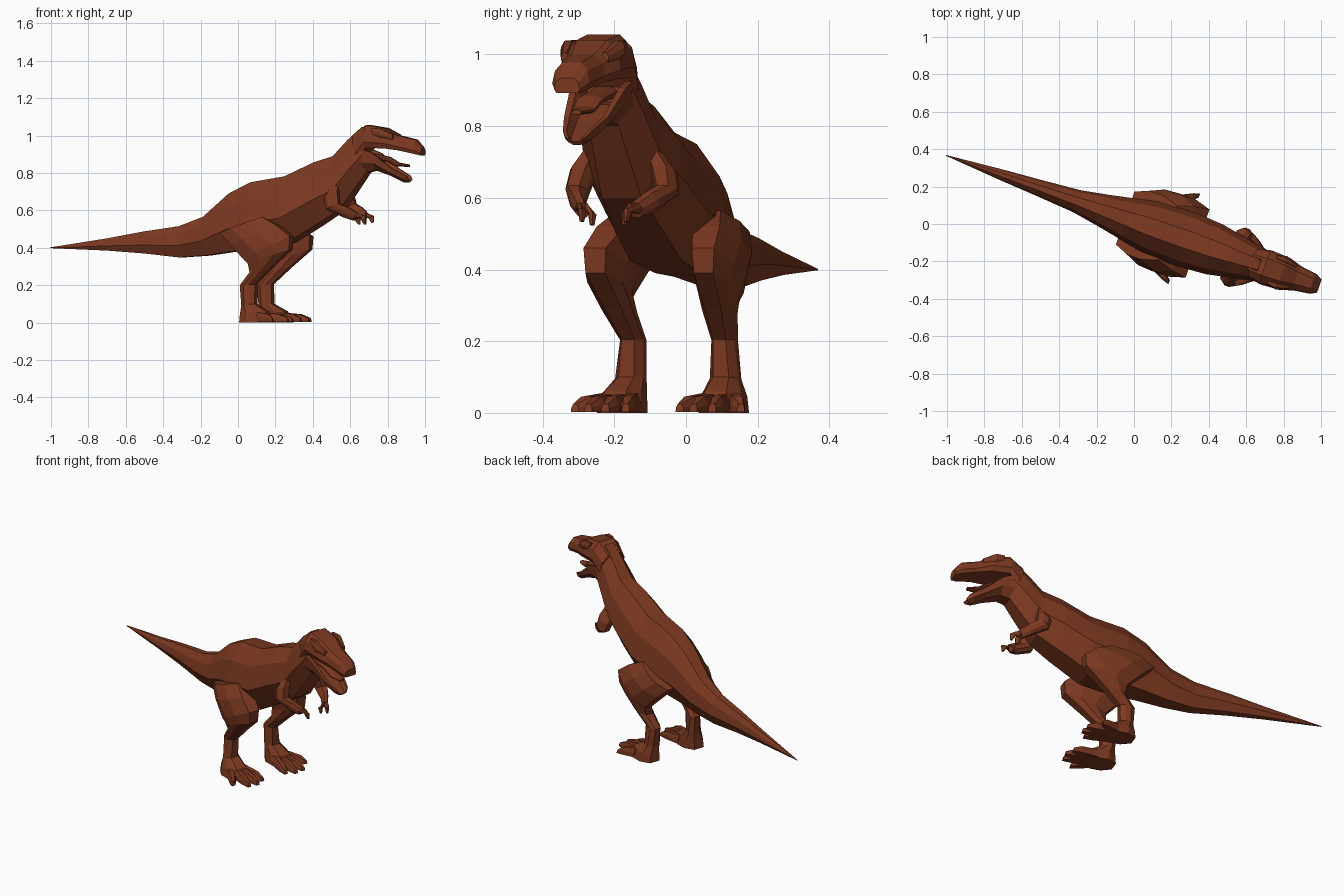
import bpy, bmesh, math

# The animal is built straight along local x, then every part is turned the same way
TURN, SHIFT = math.radians(-19.3), (0, 0.015, 0)
skin = bpy.data.materials.new("brown_skin")
skin.diffuse_color = (0.2, 0.04, 0.015, 1)

# Half outlines: (side, height) from top to bottom, mirrored into closed rings
BODY = [(.32, 1), (.8, .75), (1, .38), (.5, 0)]
SKULL = [(.5, 1), (.88, .7), (1, .25), (.85, 0)]
LIMB = [(.55, 1), (1, .65), (1, .3), (.5, 0)]
JAW = [(.5, .5), (.75, 1), (1, 1), (.92, .4), (.45, 0)]
TOE = [(.6, 1), (1, .5), (1, 0)]


def loft(name, outline, sections, mirror=False):
    """Sections: top x, top z, bottom x, bottom z, half width, side offset."""
    ring = outline + [(-s, t) for s, t in reversed(outline)]
    bm = bmesh.new()
    rings = []
    for xa, za, xb, zb, w, c in sections:
        rings.append([bm.verts.new((xb + (xa - xb) * t, c + s * w, zb + (za - zb) * t))
                      for s, t in ring])
    n = len(ring)
    for r0, r1 in zip(rings, rings[1:]):
        for i in range(n):
            j = (i + 1) % n
            bm.faces.new((r0[i], r0[j], r1[j], r1[i]))
    bm.faces.new(rings[0])
    bm.faces.new(rings[-1])
    bmesh.ops.recalc_face_normals(bm, faces=bm.faces[:])
    me = bpy.data.meshes.new(name)
    bm.to_mesh(me)
    bm.free()
    me.materials.append(skin)
    ob = bpy.data.objects.new(name, me)
    ob.location, ob.rotation_euler = SHIFT, (0, 0, TURN)
    bpy.context.collection.objects.link(ob)
    if mirror:
        m = ob.modifiers.new("mirror", 'MIRROR')
        m.use_axis = (False, True, False)
        m.use_mirror_merge = False
    return ob


# Tail, torso and neck
loft("body", BODY, [
    (-1.065, .402, -1.065, .398, .002, 0),
    (-.74, .45, -.74, .385, .03, 0),
    (-.53, .487, -.53, .37, .045, 0),
    (-.33, .515, -.32, .348, .062, 0),
    (-.19, .565, -.17, .358, .088, 0),
    (-.04, .69, -.02, .38, .118, 0),
    (.085, .75, .10, .39, .143, 0),
    (.28, .782, .30, .425, .152, 0),
    (.44, .855, .47, .525, .14, 0),
    (.55, .89, .59, .60, .117, 0),
    (.63, .975, .68, .72, .10, 0),
    (.71, 1.045, .745, .81, .085, 0)])

# Skull and upper jaw
loft("head", SKULL, [
    (.66, 1.0, .70, .87, .085, 0),
    (.74, 1.056, .75, .935, .096, 0),
    (.84, 1.04, .86, .93, .09, 0),
    (.915, 1.0, .93, .92, .068, 0),
    (1.01, .978, 1.02, .90, .055, 0),
    (1.05, .935, 1.048, .893, .038, 0)])

# Brow ridges over the eyes
loft("brow", LIMB, [
    (.78, 1.04, .79, .995, .012, .072),
    (.83, 1.038, .84, .985, .02, .074),
    (.90, 1.005, .90, .975, .01, .06)], True)

# Open lower jaw with raised rims
loft("lower_jaw", JAW, [
    (.70, .94, .73, .80, .086, 0),
    (.79, .905, .79, .815, .082, 0),
    (.89, .825, .875, .785, .065, 0),
    (.965, .785, .945, .75, .042, 0),
    (.98, .765, .965, .748, .025, 0)])

# Tongue
loft("tongue", LIMB, [
    (.74, .91, .74, .875, .04, 0),
    (.86, .885, .85, .86, .038, 0),
    (.91, .855, .90, .835, .032, 0),
    (.97, .845, .97, .832, .014, 0)])

# Hind legs
loft("hind_leg", LIMB, [
    (.19, .565, -.05, .48, .06, .12),
    (.28, .52, .02, .415, .072, .142),
    (.36, .46, .10, .335, .06, .16),
    (.355, .39, .12, .315, .052, .16),
    (.245, .295, .125, .27, .045, .148),
    (.15, .205, .063, .20, .034, .135),
    (.15, .10, .075, .09, .042, .14),
    (.22, .06, .072, .04, .058, .148),
    (.25, 0, .07, 0, .064, .15)], True)

# Toes, fanned out from the foot
for i, (c0, c1, tip) in enumerate([(.108, .08, .325), (.133, .13, .352),
                                   (.165, .183, .345), (.19, .245, .28)]):
    mid = .2 + (tip - .2) * .65
    cm = c0 + (c1 - c0) * .65
    loft("toe_%d" % (i + 1), TOE, [
        (.18, .055, .18, .003, .022, c0),
        (mid, .045, mid, .003, .021, cm),
        (tip, .025, tip + .005, .003, .011, c1)], True)

# Small arms
loft("arm", LIMB, [
    (.60, .735, .54, .70, .03, .09),
    (.61, .69, .535, .655, .036, .118),
    (.62, .635, .55, .605, .032, .132),
    (.665, .615, .645, .56, .022, .108),
    (.705, .585, .685, .545, .02, .08)], True)

# Two claws on each hand
for i, (x, z, c) in enumerate([(.745, .535, .068), (.71, .525, .05)]):
    loft("claw_%d" % (i + 1), LIMB, [
        (.70, .585, .685, .555, .011, .088 - i * .02),
        (x, z + .035, x - .03, z + .025, .011, c),
        (x, z, x - .012, z - .002, .006, c - .003)], True)
